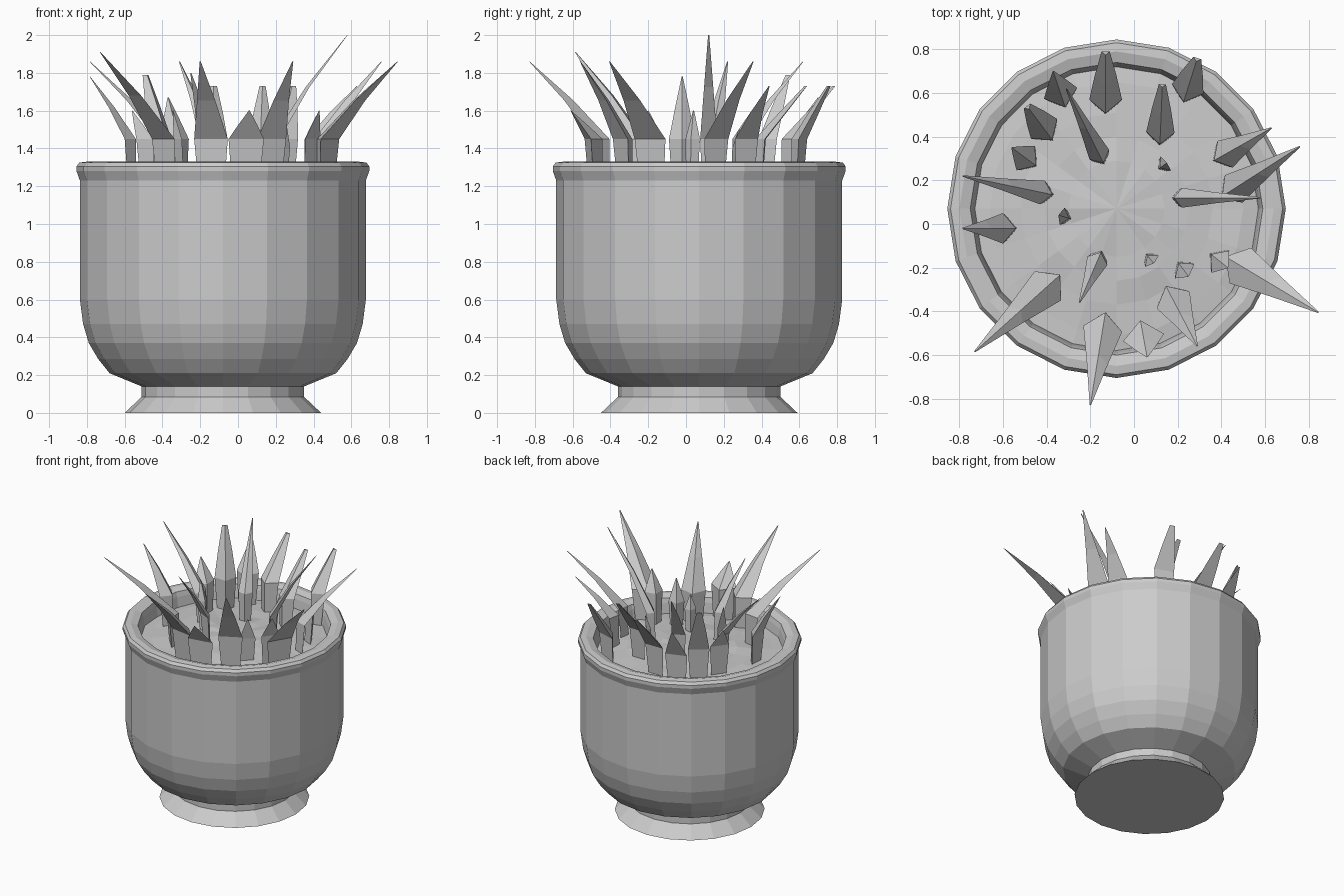
import bpy, bmesh, math, random
from mathutils import Vector

if "Cube" in bpy.data.objects:
    bpy.data.objects.remove(bpy.data.objects["Cube"])

random.seed(4)
CX, CY = -0.08, 0.07   # pot axis
SIDES = 20


def make_object(name, bm):
    bmesh.ops.recalc_face_normals(bm, faces=bm.faces)
    mesh = bpy.data.meshes.new(name)
    bm.to_mesh(mesh)
    bm.free()
    ob = bpy.data.objects.new(name, mesh)
    bpy.context.collection.objects.link(ob)
    return ob


def lathe(name, profile, jitter=0.0):
    """Spin (radius, z) points about the pot axis; radius 0 becomes a pole."""
    bm = bmesh.new()
    rings = []
    for r, z in profile:
        if r == 0:
            rings.append([bm.verts.new((CX, CY, z))] * SIDES)
            continue
        ring = []
        for i in range(SIDES):
            a = 2 * math.pi * i / SIDES
            dz = random.uniform(-jitter, jitter)
            ring.append(bm.verts.new((CX + r * math.cos(a), CY + r * math.sin(a), z + dz)))
        rings.append(ring)
    for lo, hi in zip(rings, rings[1:]):
        for i in range(SIDES):
            j = (i + 1) % SIDES
            quad = list(dict.fromkeys((lo[i], lo[j], hi[j], hi[i])))
            bm.faces.new(quad)
    return make_object(name, bm)


# Pot: flared foot, rounded bowl, rolled rim and inner wall
lathe("pot", [(0, 0), (0.52, 0), (0.43, 0.085), (0.43, 0.14), (0.60, 0.21),
              (0.66, 0.285), (0.71, 0.37), (0.74, 0.47), (0.757, 0.60),
              (0.757, 1.23), (0.775, 1.28), (0.775, 1.305), (0.76, 1.325),
              (0.72, 1.33), (0.67, 1.315), (0.66, 1.28), (0.645, 1.18)])

# Soil: slightly uneven low mound
lathe("soil", [(0.65, 1.21), (0.58, 1.22), (0.44, 1.225), (0.33, 1.235),
               (0.22, 1.24), (0, 1.25)], jitter=0.008)


def leaf(name, base, tip, tip_z, width, bend=0.0, blunt=0.0):
    """Three-sided blade: flat outside, ridge inside, upright foot, leaning tip."""
    base, tip = Vector(base), Vector(tip)
    out = (tip - base).normalized()
    side = Vector((-out.y, out.x))
    knee_z = 1.45 if tip_z > 1.58 else 1.40
    knee = base + out * 0.02
    mid = knee.lerp(tip, 0.5 - bend)
    stations = [(base, 1.18, width * 0.75), (knee, knee_z, width),
                (mid, (knee_z + tip_z) / 2, width * (0.54 + blunt / 2)),
                (tip, tip_z, max(width * blunt, 0.006))]
    bm = bmesh.new()
    rings = []
    for p, z, w in stations:
        corners = (p + side * w / 2, p - side * w / 2, p - out * w * 0.42)
        rings.append([bm.verts.new((c.x, c.y, z)) for c in corners])
    for lo, hi in zip(rings, rings[1:]):
        for i in range(3):
            j = (i + 1) % 3
            bm.faces.new((lo[i], lo[j], hi[j], hi[i]))
    bm.faces.new(rings[0])
    bm.faces.new(rings[-1])
    make_object(name, bm)


# Leaves: base xy, tip xy, tip height, width
long_leaves = [
    ((-0.14, -0.46), (-0.20, -0.83), 1.86, 0.18),
    ((-0.38, -0.27), (-0.73, -0.585), 1.91, 0.18),
    ((0.47, -0.18), (0.845, -0.405), 1.86, 0.19),
    ((0.44, 0.15), (0.76, 0.355), 1.86, 0.15),
    ((0.40, 0.31), (0.63, 0.44), 1.73, 0.14),
    ((0.17, -0.33), (0.29, -0.56), 1.86, 0.17),
    ((-0.15, 0.30), (-0.31, 0.62), 1.86, 0.10),
    ((-0.40, 0.14), (-0.785, 0.22), 1.86, 0.11),
    ((-0.58, -0.02), (-0.785, -0.02), 1.78, 0.14),
    ((-0.16, -0.15), (-0.25, -0.36), 1.80, 0.10),
]
blunt_leaves = [
    ((0.12, 0.40), (0.13, 0.64), 1.73, 0.13),
    ((0.24, 0.60), (0.29, 0.76), 1.73, 0.15),
    ((-0.13, 0.55), (-0.13, 0.79), 1.73, 0.15),
    ((-0.40, 0.42), (-0.49, 0.54), 1.79, 0.15),
]
short_leaves = [
    ((-0.33, 0.58), (-0.37, 0.70), 1.67, 0.16),
    ((-0.48, 0.29), (-0.56, 0.35), 1.60, 0.14),
    ((-0.31, 0.03), (-0.345, 0.04), 1.60, 0.08),
    ((0.13, 0.265), (0.15, 0.28), 1.50, 0.08),
    ((0.07, -0.155), (0.09, -0.18), 1.50, 0.08),
    ((0.22, -0.20), (0.25, -0.24), 1.56, 0.11),
    ((0.38, -0.16), (0.43, -0.20), 1.60, 0.13),
    ((0.04, -0.50), (0.06, -0.61), 1.60, 0.19),
]
for args in long_leaves:
    leaf("long_leaf", *args, bend=0.05)
for args in blunt_leaves:
    leaf("blunt_leaf", *args, blunt=0.25)
for args in short_leaves:
    leaf("short_leaf", *args)

# Tallest narrow leaf
leaf("tall_leaf", (0.20, 0.12), (0.58, 0.12), 2.0, 0.09, bend=0.06)
